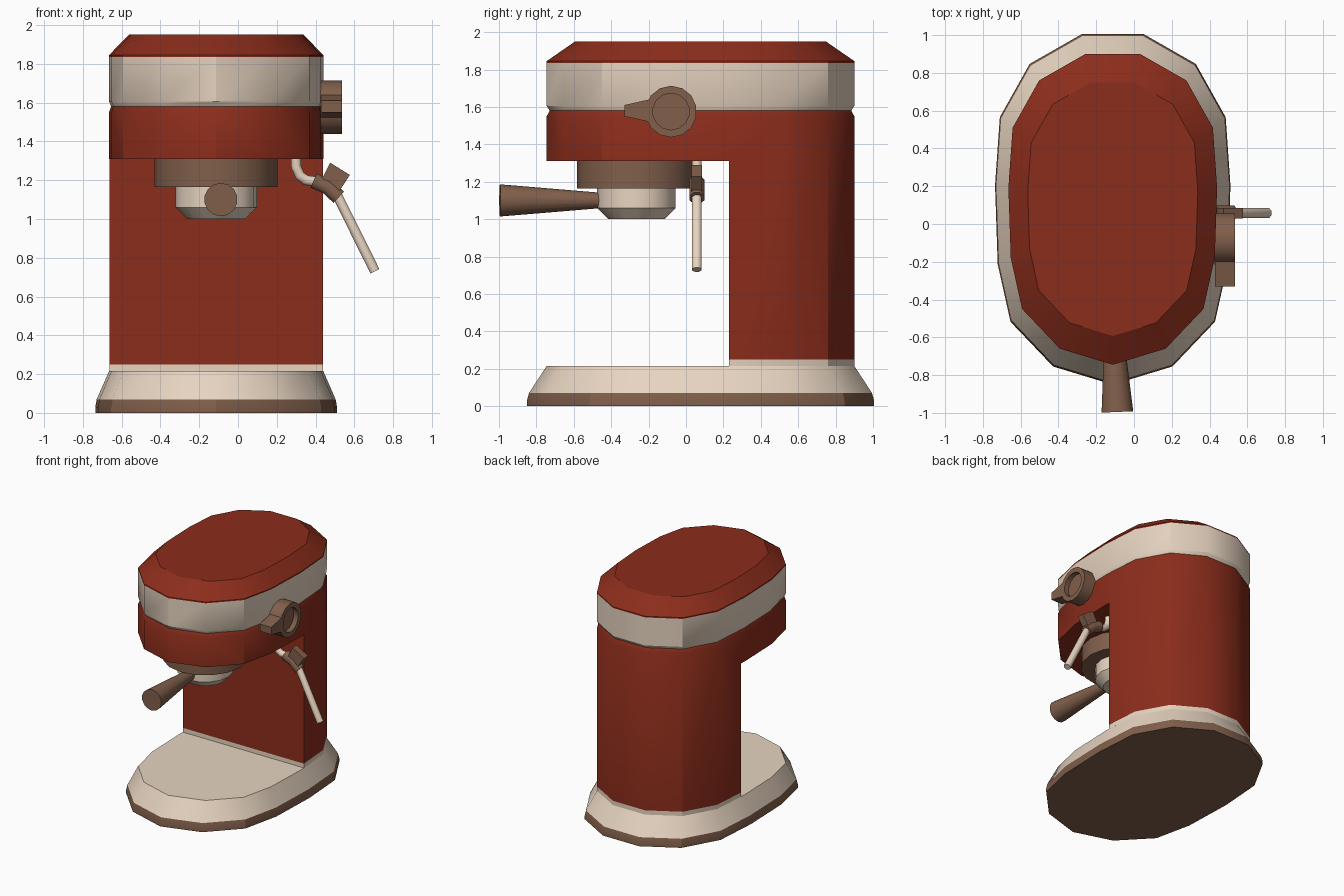
import bpy, bmesh, math
from mathutils import Vector

if "Cube" in bpy.data.objects:
    bpy.data.objects.remove(bpy.data.objects["Cube"])

CX, CY = -0.1125, 0.0775


def material(name, rgb):
    m = bpy.data.materials.new(name)
    m.diffuse_color = (*rgb, 1)
    m.use_nodes = True
    m.node_tree.nodes["Principled BSDF"].inputs["Base Color"].default_value = m.diffuse_color
    return m


RED = material("red_enamel", (0.26, 0.026, 0.011))
CREAM = material("cream", (0.80, 0.66, 0.53))
BROWN = material("brown", (0.22, 0.115, 0.07))


def loft(name, rings, mat, angle=30):
    """Skin a list of equal-length rings and cap both ends."""
    bm = bmesh.new()
    vs = [[bm.verts.new(p) for p in r] for r in rings]
    n = len(vs[0])
    for a, b in zip(vs, vs[1:]):
        for i in range(n):
            j = (i + 1) % n
            bm.faces.new((a[i], a[j], b[j], b[i]))
    bm.faces.new(vs[0][::-1])
    bm.faces.new(vs[-1])
    bmesh.ops.recalc_face_normals(bm, faces=bm.faces[:])
    me = bpy.data.meshes.new(name)
    bm.to_mesh(me)
    bm.free()
    ob = bpy.data.objects.new(name, me)
    bpy.context.collection.objects.link(ob)
    if mat:
        me.materials.append(mat)
    smooth(ob, angle)
    return ob


def smooth(ob, angle=30):
    bpy.ops.object.select_all(action='DESELECT')
    ob.select_set(True)
    bpy.context.view_layer.objects.active = ob
    bpy.ops.object.shade_smooth_by_angle(angle=math.radians(angle))


def disc(c, axis, r, n, phase=0.5):
    axis = Vector(axis).normalized()
    u = Vector((1, 0, 0)) if abs(axis.y) > 0.5 else Vector((0, 1, 0))
    v = axis.cross(u).normalized()
    u = v.cross(axis)
    return [Vector(c) + r * (u * math.cos(t) + v * math.sin(t))
            for t in (2 * math.pi * (i + phase) / n for i in range(n))]


def tube(name, path, radius, n, mat):
    pts = [Vector(p) for p in path]
    rings = []
    for i, p in enumerate(pts):
        d = Vector()
        if i > 0:
            d += (p - pts[i - 1]).normalized()
        if i < len(pts) - 1:
            d += (pts[i + 1] - p).normalized()
        rings.append(disc(p, d, radius, n))
    return loft(name, rings, mat, 50)


# Plan outline of the machine: right half from front to back, then mirrored
HALF = [(0, -0.745), (0.28, -0.66), (0.48, -0.45), (0.54, -0.18),
        (0.5525, 0.19), (0.53, 0.51), (0.39, 0.76), (0.145, 0.90)]
PLAN = HALF + [(-x, y) for x, y in HALF[:0:-1]]
BACK = [(0.55, 0.23)] + [p for p in PLAN if p[1] > 0.23] + [(-0.55, 0.23)]


def plan_rings(levels, plan=PLAN):
    return [[Vector((CX + x * s, CY + (y - CY) * s, z)) for x, y in plan]
            for z, s in levels]


# Base: foot, sloping skirt and the plinth under the column
loft("base_foot", plan_rings([(0, 1.128), (0.03, 1.128), (0.07, 1.115)]), BROWN)
loft("base_skirt", plan_rings([(0.07, 1.115), (0.215, 1)]), CREAM)
loft("column_plinth", plan_rings([(0.215, 1), (0.25, 1)], BACK), CREAM)

# Body: full outline with the cup bay cut away at the front
body = loft("body", plan_rings([(0.25, 1), (1.55, 1), (1.58, 0.98)]), RED)
bay = loft("bay_cutter", [[Vector((x, y, z)) for x, y in
           ((-1.5, -1.5), (1.5, -1.5), (1.5, 0.23), (-1.5, 0.23))]
           for z in (0.1, 1.31)], None)
bay.hide_render = True
mod = body.modifiers.new("bay", 'BOOLEAN')
mod.operation = 'DIFFERENCE'
mod.object = bay
bpy.context.view_layer.objects.active = body
bpy.ops.object.modifier_apply(modifier=mod.name)
bpy.data.objects.remove(bay)
smooth(body)

# Head band and lid
loft("head_band", plan_rings([(1.58, 0.98), (1.605, 1), (1.835, 1)]), CREAM)
loft("lid", plan_rings([(1.835, 1), (1.845, 1), (1.95, 0.815)]), RED)

# Brew group and filter basket


def turned(name, profile, n, mat):
    return loft(name, [disc((CX, -0.265, z), (0, 0, 1), r, n, 0)
                       for z, r in profile], mat, 35)


turned("brew_group", [(1.165, 0.317), (1.31, 0.317)], 16, BROWN)
turned("filter_basket", [(1.0, 0.15), (1.06, 0.21), (1.165, 0.21)], 16, CREAM)

# Tapered basket handle
a, b = Vector((-0.112, -0.44, 1.10)), Vector((-0.088, -0.995, 1.10))
loft("basket_handle", [disc(a, b - a, 0.04, 14), disc(b, b - a, 0.086, 14)],
     BROWN)

# Side knob with recessed face and pointer
loft("knob", [disc((x, -0.08, 1.575), (1, 0, 0), r, 14) for x, r in
     ((0.425, 0.138), (0.535, 0.138), (0.535, 0.098), (0.495, 0.098))], BROWN)
loft("knob_pointer", [[Vector((x, y, 1.58 + z)) for y, z in
     ((-0.33, -0.03), (-0.195, -0.06), (-0.195, 0.06), (-0.33, 0.03))]
     for x in (0.43, 0.535)], BROWN)

# Steam wand with sleeve and thumb tab
Y = 0.058
tube("steam_wand", [(0.30, Y, 1.32), (0.30, Y, 1.27), (0.318, Y, 1.225),
     (0.35, Y, 1.20), (0.40, Y, 1.193), (0.46, Y, 1.165), (0.51, Y, 1.125),
     (0.706, Y, 0.73)], 0.028, 8, CREAM)
tube("wand_sleeve", [(0.39, Y, 1.198), (0.46, Y, 1.167), (0.52, Y, 1.112)],
     0.043, 8, BROWN)
loft("wand_tab", [[Vector((x, y, z)) for x, z in
     ((0.475, 1.29), (0.577, 1.227), (0.52, 1.14), (0.43, 1.20))]
     for y in (Y - 0.028, Y + 0.028)], BROWN)
